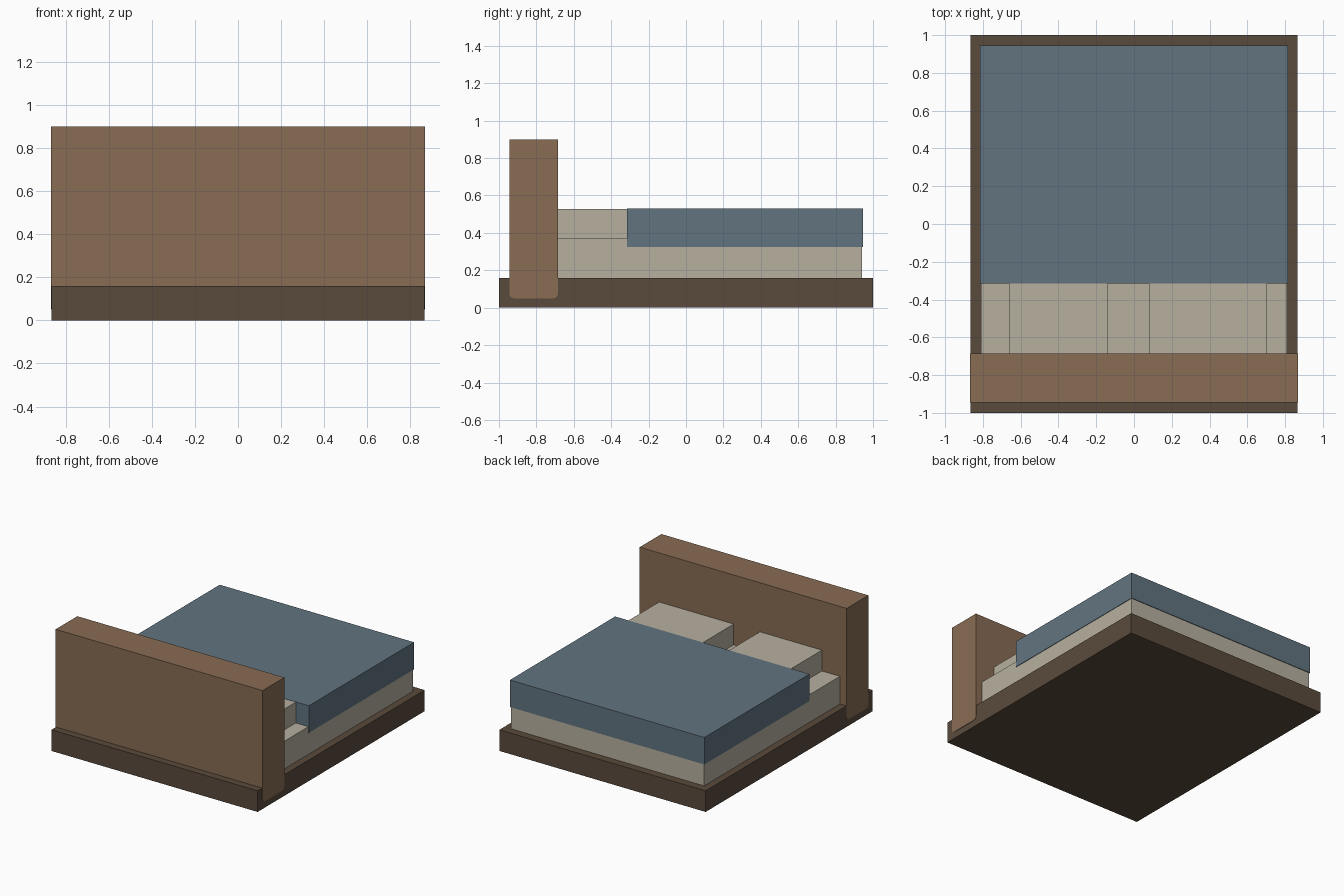
import bpy
import bmesh

cube = bpy.data.objects.get("Cube")
if cube:
    bpy.data.objects.remove(cube, do_unlink=True)


def material(name, rgb):
    mat = bpy.data.materials.new(name)
    mat.use_nodes = True
    mat.diffuse_color = (*rgb, 1)
    mat.node_tree.nodes["Principled BSDF"].inputs["Base Color"].default_value = (*rgb, 1)
    return mat


dark_wood = material("dark wood", (0.102, 0.069, 0.045))
light_wood = material("light wood", (0.246, 0.150, 0.087))
linen = material("cream linen", (0.474, 0.434, 0.352))
blue_cloth = material("blue cloth", (0.122, 0.175, 0.216))


def box(name, xs, ys, zs, mat, rounded=None, radius=0.0):
    """Box from ranges; edges chosen by the rounded test get a rounded profile."""
    bm = bmesh.new()
    bmesh.ops.create_cube(bm, size=1)
    for v in bm.verts:
        v.co = [r[0] if c < 0 else r[1] for c, r in zip(v.co, (xs, ys, zs))]
    if rounded:
        edges = [e for e in bm.edges if rounded(e.verts[0].co, e.verts[1].co)]
        bmesh.ops.bevel(bm, geom=edges, offset=radius, segments=4,
                        profile=0.5, affect='EDGES')
    mesh = bpy.data.meshes.new(name)
    bm.to_mesh(mesh)
    bm.free()
    mesh.materials.append(mat)
    obj = bpy.data.objects.new(name, mesh)
    bpy.context.collection.objects.link(obj)
    return obj


# Low platform
box("bed_base", (-0.865, 0.865), (-1, 1), (0, 0.16), dark_wood)

# Thick headboard, slightly wider than the base, with rounded lower long edges
box("headboard", (-0.868, 0.868), (-0.945, -0.685), (0.05, 0.9), light_wood,
    lambda a, b: a.z < 0.1 and b.z < 0.1 and abs(a.y - b.y) < 0.01, 0.025)

# Mattress and the blanket wrapped over its foot end
box("mattress", (-0.811, 0.811), (-0.7, 0.94), (0.155, 0.37), linen)
box("blanket", (-0.815, 0.815), (-0.315, 0.945), (0.325, 0.53), blue_cloth)

# Pillows tucked between headboard and blanket
for side, xs in (("right", (-0.66, -0.14)), ("left", (0.08, 0.705))):
    box(f"{side}_pillow", xs, (-0.7, -0.31), (0.365, 0.528), linen)
